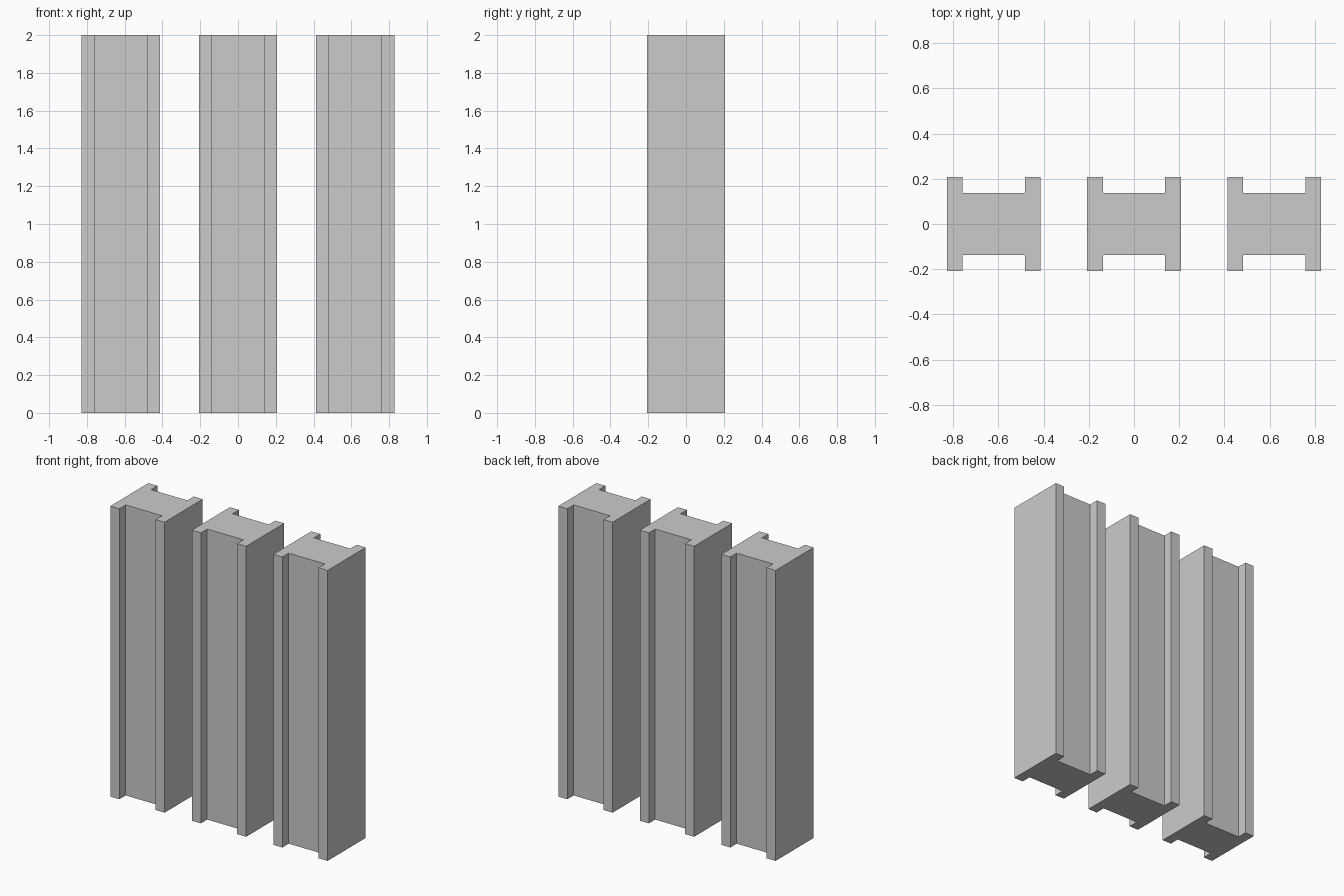
import bpy
import bmesh

if "Cube" in bpy.data.objects:
    bpy.data.objects.remove(bpy.data.objects["Cube"])

U = 2 / 29          # base unit: flange thickness
HEIGHT = 2.0


def h_profile(half, flange, web):
    """H-shaped outline, counter-clockwise, flanges on the left and right."""
    inner = half - flange
    return [(-half, -half), (-inner, -half), (-inner, -web), (inner, -web),
            (inner, -half), (half, -half), (half, half), (inner, half),
            (inner, web), (-inner, web), (-inner, half), (-half, half)]


def add_post(name, x):
    bm = bmesh.new()
    base = bm.faces.new([bm.verts.new((px, py, 0)) for px, py in h_profile(3 * U, U, 2 * U)])
    top = bmesh.ops.extrude_face_region(bm, geom=[base], use_keep_orig=True)["geom"]
    bmesh.ops.translate(bm, vec=(0, 0, HEIGHT),
                        verts=[g for g in top if isinstance(g, bmesh.types.BMVert)])
    bmesh.ops.recalc_face_normals(bm, faces=bm.faces)
    mesh = bpy.data.meshes.new(name)
    bm.to_mesh(mesh)
    bm.free()
    obj = bpy.data.objects.new(name, mesh)
    obj.location.x = x
    bpy.context.collection.objects.link(obj)


# Three identical grooved posts in a row
for name, i in (("left_post", -1), ("middle_post", 0), ("right_post", 1)):
    add_post(name, i * 9 * U)
